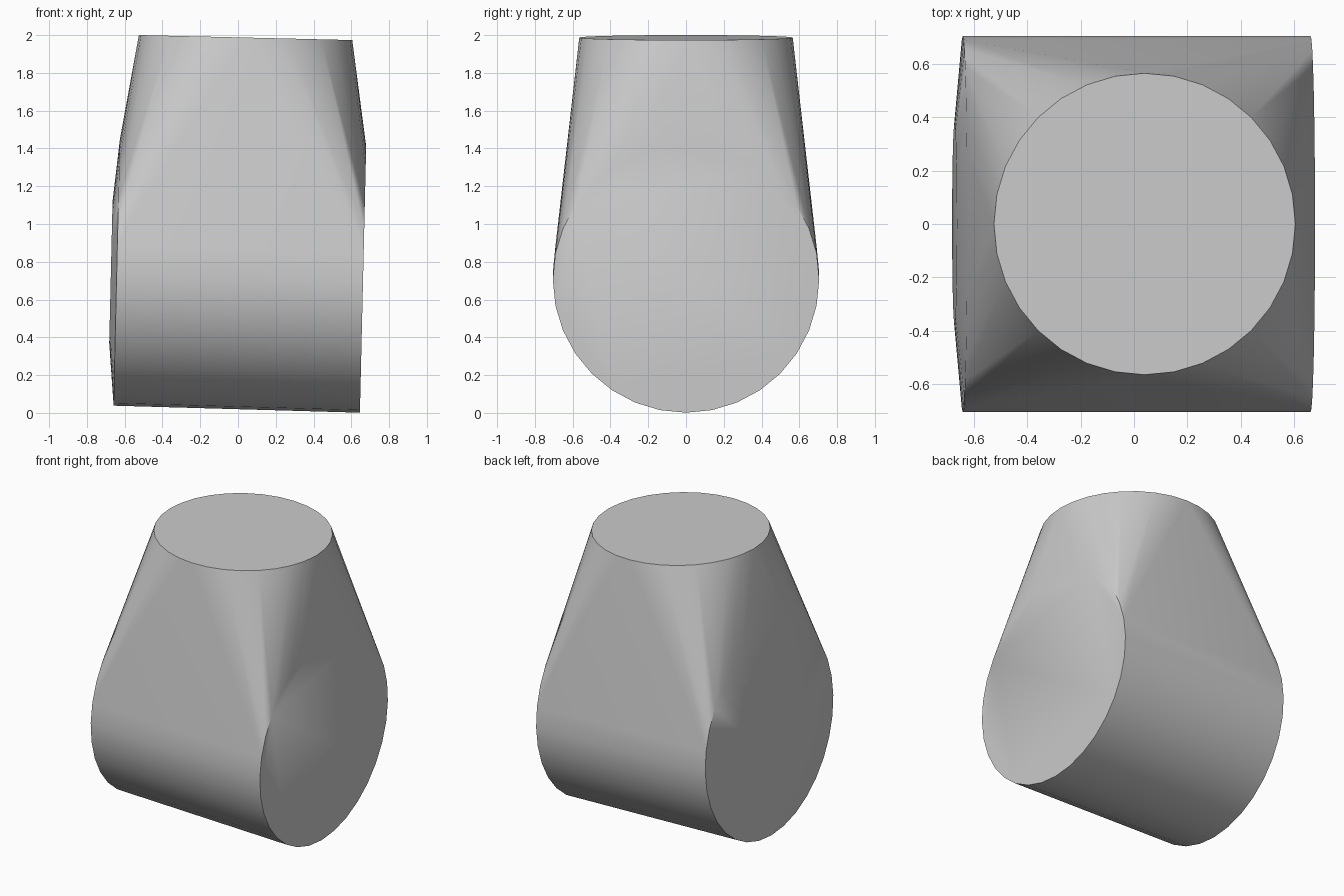
import bpy
import bmesh
from math import radians
from mathutils import Matrix, Vector

cube = bpy.data.objects.get("Cube")
if cube:
    bpy.data.objects.remove(cube, do_unlink=True)

SIDES = 32
TILT = Matrix.Rotation(radians(1.35), 4, 'Y')    # whole body leans slightly
FACE_X = Matrix.Rotation(radians(90), 4, 'Y')


def material(name, colour):
    mat = bpy.data.materials.new(name)
    mat.use_nodes = True
    mat.diffuse_color = colour
    mat.node_tree.nodes["Principled BSDF"].inputs["Base Color"].default_value = colour
    return mat


def ring(bm, centre, radius, turn=Matrix()):
    place = Matrix.Translation(Vector(centre)) @ TILT @ turn
    bmesh.ops.create_circle(bm, segments=SIDES, radius=radius, matrix=place)


bm = bmesh.new()
ring(bm, (0.04, 0, 1.987), 0.565)                  # top opening
ring(bm, (0.662, 0, 0.706), 0.705, FACE_X)         # left end
ring(bm, (-0.642, 0, 0.743), 0.705, FACE_X)        # right end
ring(bm, (-0.673, 0, 0.745), 0.375, FACE_X)        # raised disc on right end

# Skin stretched over the rings, with the flat ends merged into single faces
hull = bmesh.ops.convex_hull(bm, input=bm.verts[:])
spare = {g for g in hull["geom_interior"] + hull["geom_unused"]
         if isinstance(g, bmesh.types.BMVert)}
bmesh.ops.delete(bm, geom=list(spare), context='VERTS')
bmesh.ops.dissolve_limit(bm, angle_limit=radians(0.1),
                         verts=bm.verts[:], edges=bm.edges[:])
bmesh.ops.recalc_face_normals(bm, faces=bm.faces[:])

mesh = bpy.data.meshes.new("tapered_body")
bm.to_mesh(mesh)
bm.free()
body = bpy.data.objects.new("tapered_body", mesh)
bpy.context.collection.objects.link(body)
mesh.materials.append(material("plain grey", (0.6, 0.6, 0.6, 1)))

bpy.ops.object.select_all(action='DESELECT')
body.select_set(True)
bpy.context.view_layer.objects.active = body
bpy.ops.object.shade_smooth_by_angle(angle=radians(30))
